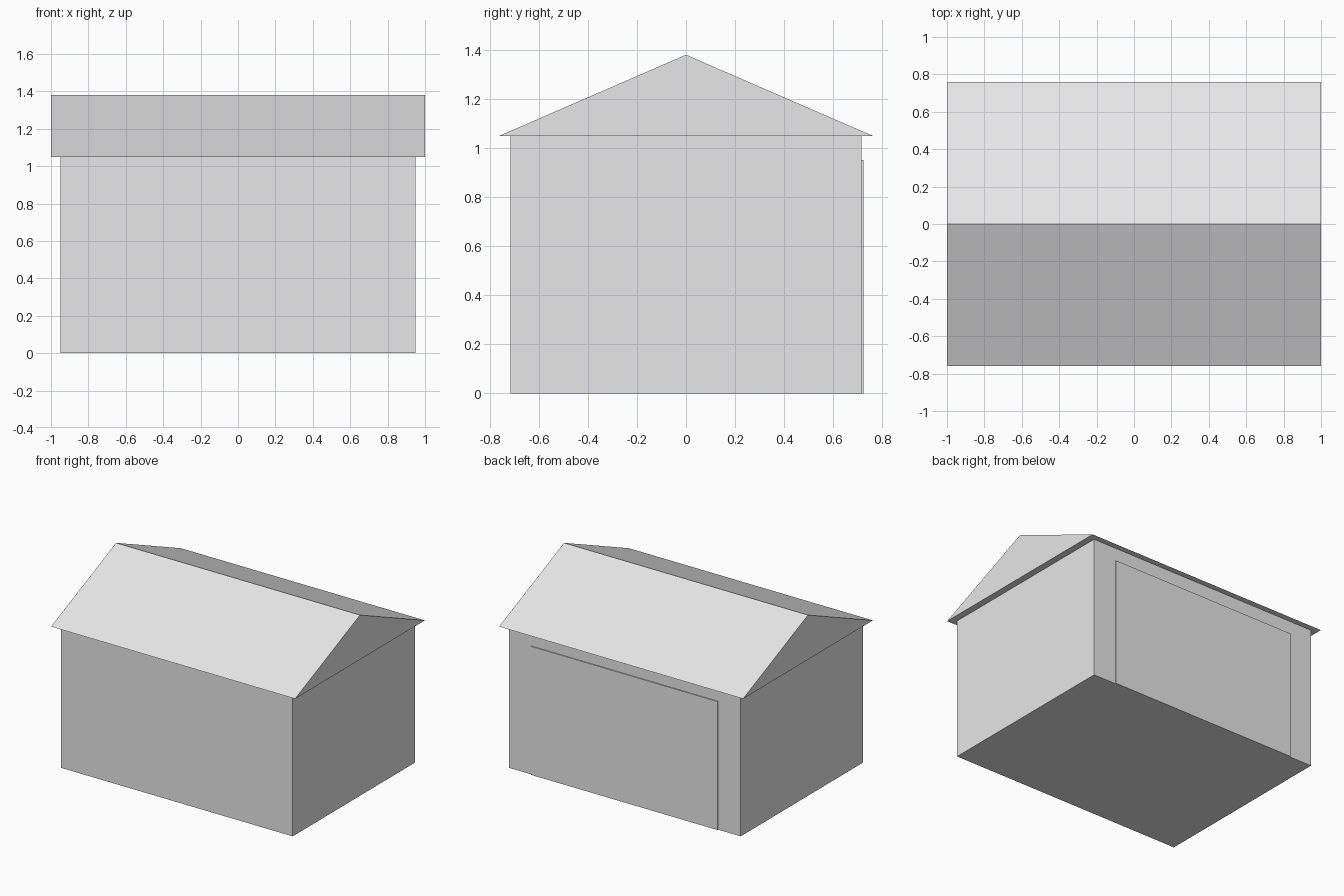
import bpy

cube = bpy.data.objects.get("Cube")
if cube:
    bpy.data.objects.remove(cube, do_unlink=True)

# One plain grey for the whole building
GREY = (0.8, 0.8, 0.8, 1.0)
grey = bpy.data.materials.new("light grey")
grey.use_nodes = True
grey.diffuse_color = GREY
grey.node_tree.nodes["Principled BSDF"].inputs["Base Color"].default_value = GREY


def extrude_x(name, profile, half_width):
    """Solid made by sweeping a (y, z) profile, counter-clockwise from +x, along x."""
    n = len(profile)
    verts = [(x, y, z) for x in (-half_width, half_width) for y, z in profile]
    faces = [tuple(reversed(range(n))), tuple(range(n, 2 * n))]
    faces += [(i, (i + 1) % n, n + (i + 1) % n, n + i) for i in range(n)]
    mesh = bpy.data.meshes.new(name)
    mesh.from_pydata(verts, [], faces)
    mesh.materials.append(grey)
    obj = bpy.data.objects.new(name, mesh)
    bpy.context.collection.objects.link(obj)
    return obj


def rectangle(y0, y1, z0, z1):
    return [(y0, z0), (y1, z0), (y1, z1), (y0, z1)]


EAVES, RIDGE = 1.05, 1.38

# Walls
extrude_x("walls", rectangle(-0.716, 0.716, 0, EAVES), 0.95)

# Gabled roof with a small overhang all round
extrude_x("roof", [(-0.76, EAVES), (0.76, EAVES), (0, RIDGE)], 1.0)

# Wide door panel standing slightly proud of the back wall
extrude_x("garage_door", rectangle(0.714, 0.723, 0, 0.952), 0.765)
